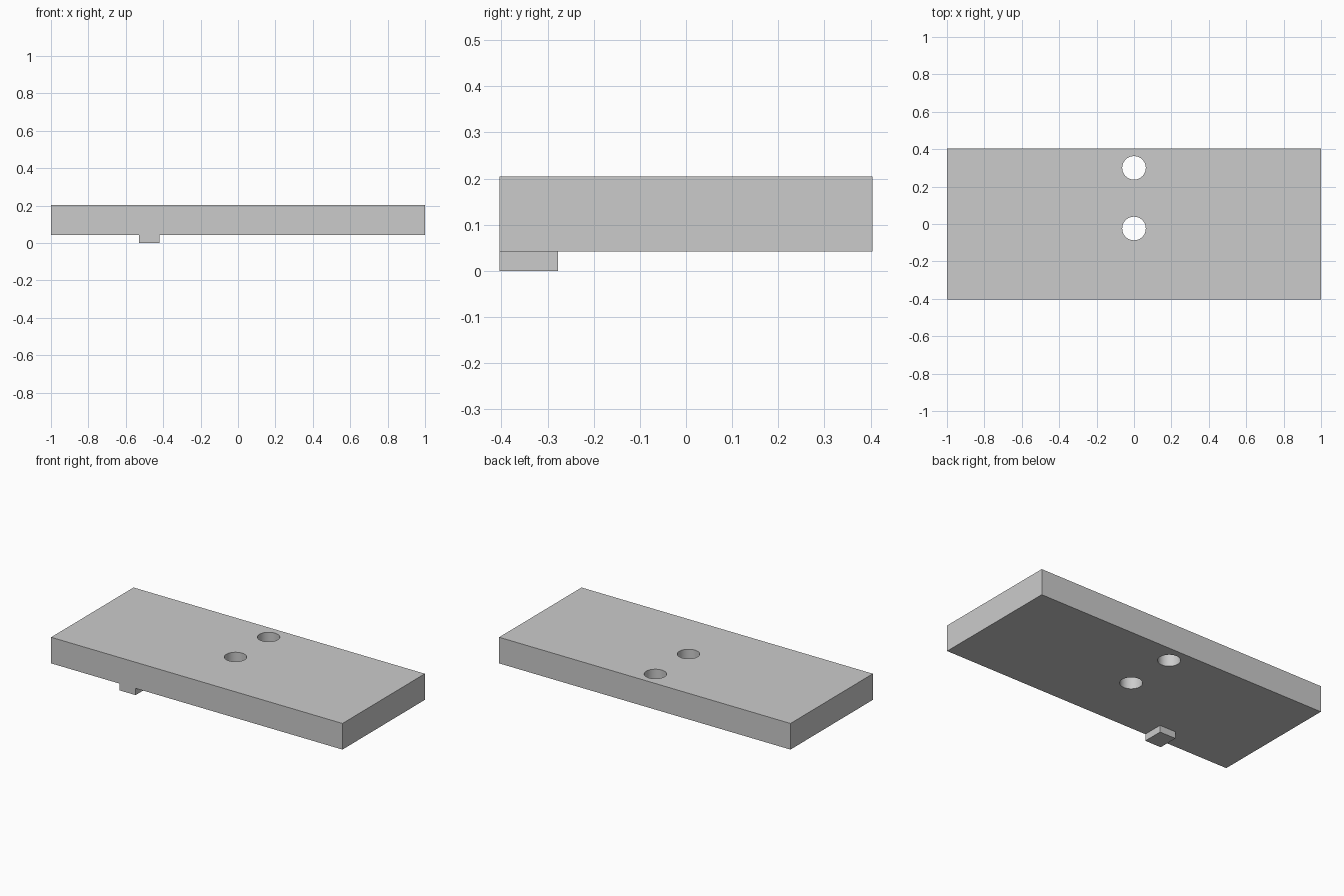
import bpy
import math

default_cube = bpy.data.objects.get("Cube")
if default_cube:
    bpy.data.objects.remove(default_cube, do_unlink=True)

# Single plain grey
GREY = (0.6, 0.6, 0.6, 1.0)
grey = bpy.data.materials.new("plain grey")
grey.use_nodes = True
grey.diffuse_color = GREY
grey.node_tree.nodes["Principled BSDF"].inputs["Base Color"].default_value = GREY


def box(name, low, high):
    """Axis-aligned box between two corners."""
    centre = [(a + b) / 2 for a, b in zip(low, high)]
    bpy.ops.mesh.primitive_cube_add(size=1, location=centre)
    obj = bpy.context.object
    obj.name = name
    obj.scale = [b - a for a, b in zip(low, high)]
    bpy.ops.object.transform_apply(location=False, rotation=False, scale=True)
    obj.data.materials.append(grey)
    return obj


HALF_DEPTH = 0.404
UNDERSIDE = 0.042
TOP = 0.204

# Main slab
plate = box("plate", (-1, -HALF_DEPTH, UNDERSIDE), (1, HALF_DEPTH, TOP))

# Two round through holes on the centre line
for y in (0.3, -0.024):
    bpy.ops.mesh.primitive_cylinder_add(
        vertices=64, radius=0.063, depth=1, location=(0, y, TOP / 2))
    cutter = bpy.context.object
    cutter.name = "hole_cutter"
    cutter.hide_render = True
    cutter.data.materials.append(grey)
    cut = plate.modifiers.new("hole", "BOOLEAN")
    cut.operation = "DIFFERENCE"
    cut.solver = "EXACT"
    cut.object = cutter
    bpy.context.view_layer.objects.active = plate
    bpy.ops.object.modifier_apply(modifier=cut.name)
    bpy.data.objects.remove(cutter, do_unlink=True)

# Smooth hole walls, sharp rims and slab edges
bpy.ops.object.select_all(action="DESELECT")
plate.select_set(True)
bpy.context.view_layer.objects.active = plate
bpy.ops.object.shade_smooth_by_angle(angle=math.radians(30))

# Small locating tab under the front edge
box("locating_tab", (-0.53, -HALF_DEPTH, 0), (-0.42, -0.278, UNDERSIDE))
